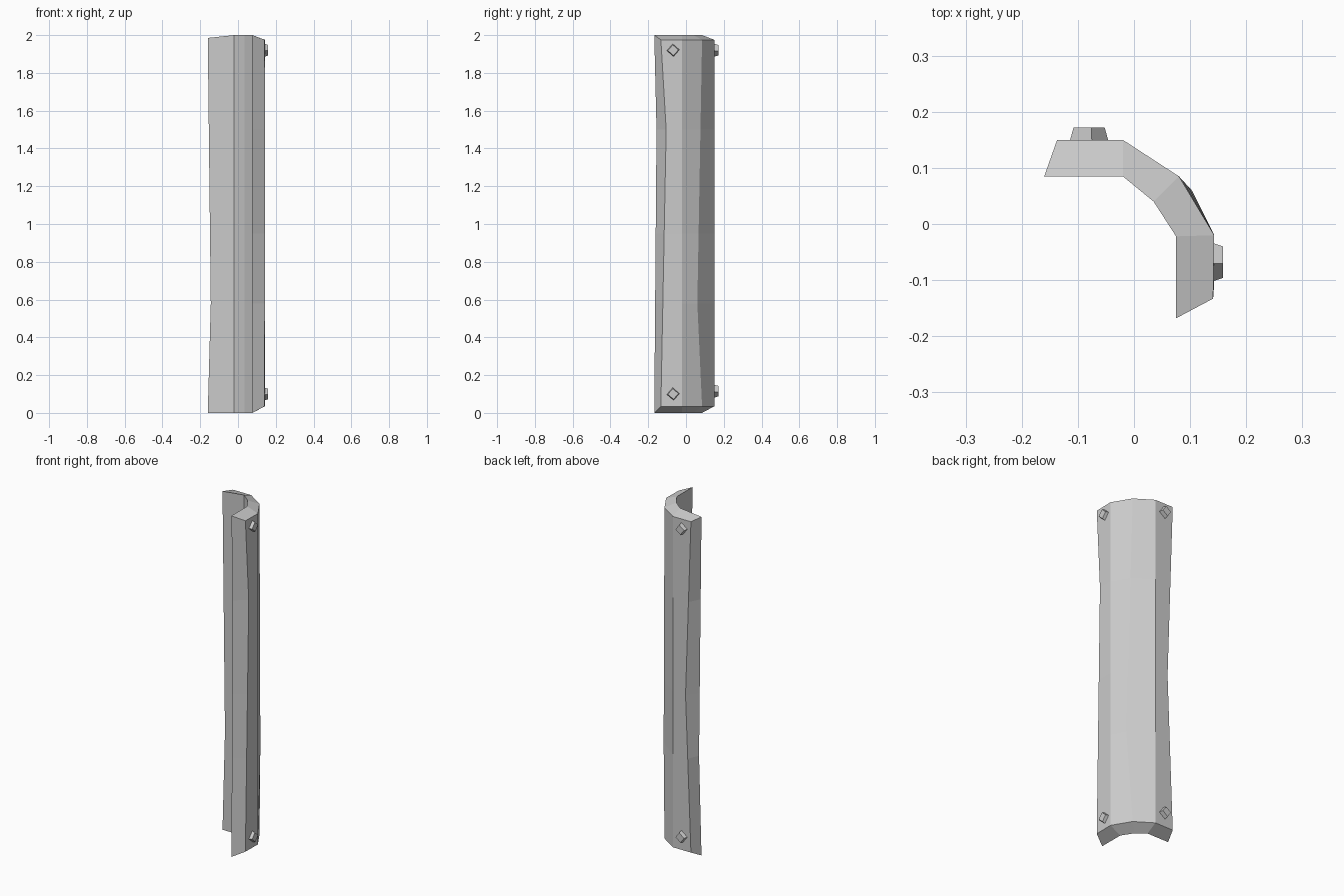
import bpy, bmesh, math
from mathutils import Matrix, Vector

cube = bpy.data.objects.get("Cube")
if cube:
    bpy.data.objects.remove(cube, do_unlink=True)

gray = bpy.data.materials.new("plain_gray")
gray.use_nodes = True
color = (0.6, 0.6, 0.6, 1)
gray.diffuse_color = color
gray.node_tree.nodes["Principled BSDF"].inputs["Base Color"].default_value = color


def finish(name, bm):
    bmesh.ops.recalc_face_normals(bm, faces=bm.faces)
    mesh = bpy.data.meshes.new(name)
    bm.to_mesh(mesh)
    bm.free()
    mesh.materials.append(gray)
    obj = bpy.data.objects.new(name, mesh)
    bpy.context.collection.objects.link(obj)
    return obj


# Cross-section of the bent plate, as inner and outer corners
inner = [(-0.16, 0.085), (-0.02, 0.085), (0.035, 0.04), (0.075, -0.022), (0.075, -0.168)]
outer = [(-0.137, 0.15), (-0.02, 0.15), (0.08, 0.085), (0.143, -0.02), (0.141, -0.133)]
# Worn edges: (side, index) -> height of the dent and its shift
dents = {("in", 0): (0.57, 0.016, 0), ("out", 0): (0.95, 0.035, 0),
         ("out", 2): (0.58, 0.023, -0.025), ("out", 4): (1.5, 0.002, 0.028),
         ("in", 4): (1.5, 0, 0.012)}
rows = (0, 0.58, 0.95, 1.5, 2)


def corner(side, i, row):
    x, y = (inner if side == "in" else outer)[i]
    low, high = (0, 2) if side == "in" else (0.035, 1.975)
    if side == "in" and i == 0:
        high = 1.985
    z = min(max(row, low), high)
    if (side, i) in dents:
        peak, dx, dy = dents[side, i]
        t = (z - low) / (peak - low) if z < peak else (high - z) / (high - peak)
        x, y = x + dx * t, y + dy * t
    return x, y, z


# Corner plate: stacked rings with chamfered end caps
bm = bmesh.new()
count = len(inner)
loop = [("in", i) for i in range(count)] + [("out", i) for i in reversed(range(count))]
rings = [[bm.verts.new(corner(s, i, row)) for s, i in loop] for row in rows]
n = len(loop)
for a, b in zip(rings, rings[1:]):
    for i in range(n):
        j = (i + 1) % n
        bm.faces.new((a[i], a[j], b[j], b[i]))
for ring in (rings[0], rings[-1]):
    for i in range(count - 1):
        bm.faces.new((ring[i], ring[i + 1], ring[n - 2 - i], ring[n - 1 - i]))
finish("corner_plate", bm)


# Four-sided tapered bolt heads on both outer flanges
def bolt(name, place, direction, height, turn):
    bm = bmesh.new()
    bmesh.ops.create_cone(bm, cap_ends=True, segments=4, radius1=0.037,
                          radius2=0.028, depth=height + 0.01)
    aim = Vector(direction).to_track_quat("Z", "Y").to_matrix().to_4x4()
    middle = Vector(place) + Vector(direction) * (height - 0.01) / 2
    bm.transform(Matrix.Translation(middle) @ aim @ Matrix.Rotation(math.radians(turn), 4, "Z"))
    finish(name, bm)


for level, z_side, z_back in (("lower", 0.1, 0.115), ("upper", 1.92, 1.92)):
    bolt(level + "_side_bolt", (0.142, -0.068, z_side), (1, 0, 0), 0.017, 4)
    bolt(level + "_back_bolt", (-0.08, 0.15, z_back), (0, 1, 0), 0.022, 8)
